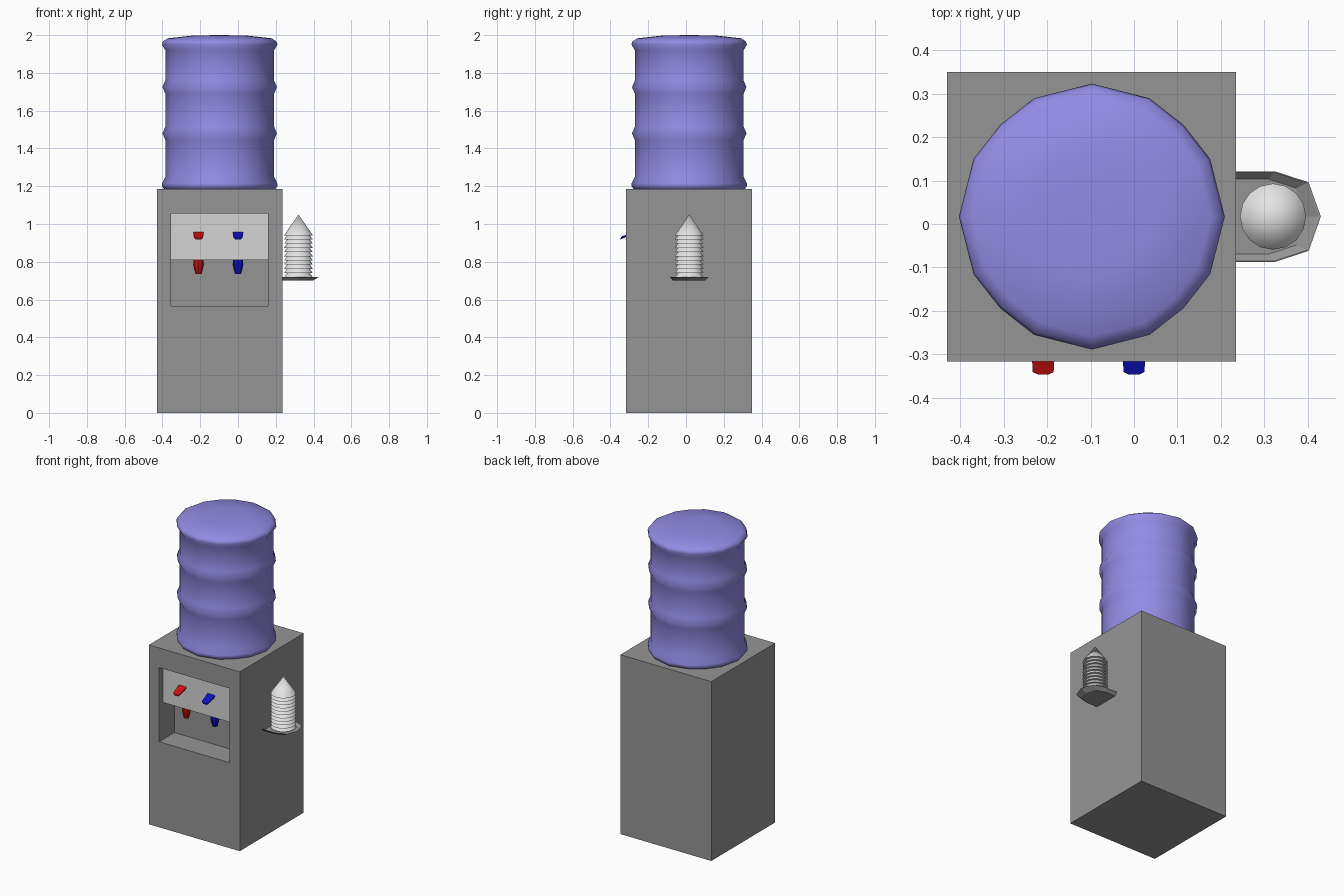
import bpy, bmesh
from math import radians, sin, cos

old = bpy.data.objects.get("Cube")
if old:
    bpy.data.objects.remove(old, do_unlink=True)


def material(name, r, g, b):
    m = bpy.data.materials.new(name)
    m.use_nodes = True
    m.diffuse_color = (r, g, b, 1)
    m.node_tree.nodes["Principled BSDF"].inputs["Base Color"].default_value = (r, g, b, 1)
    return m


GREY = material("cabinet grey", 0.30, 0.30, 0.30)
PALE = material("panel pale grey", 0.66, 0.66, 0.66)
WHITE = material("cup white", 0.78, 0.78, 0.78)
VIOLET = material("bottle violet", 0.29, 0.26, 0.78)
RED = material("hot red", 0.62, 0.005, 0.005)
BLUE = material("cold blue", 0.005, 0.005, 0.55)


def finish(name, bm, mat, smooth=None):
    """Turn a bmesh into a named object, optionally smooth below an angle."""
    bmesh.ops.remove_doubles(bm, verts=bm.verts, dist=0.0005)
    bmesh.ops.recalc_face_normals(bm, faces=bm.faces)
    mesh = bpy.data.meshes.new(name)
    bm.to_mesh(mesh)
    bm.free()
    mesh.materials.append(mat)
    obj = bpy.data.objects.new(name, mesh)
    bpy.context.collection.objects.link(obj)
    if smooth:
        bpy.ops.object.select_all(action='DESELECT')
        obj.select_set(True)
        bpy.context.view_layer.objects.active = obj
        bpy.ops.object.shade_smooth_by_angle(angle=radians(smooth))
    return obj


def box(bm, lo, hi):
    made = bmesh.ops.create_cube(bm, size=1)["verts"]
    for v in made:
        for i in range(3):
            v.co[i] = hi[i] if v.co[i] > 0 else lo[i]


def loft(bm, loops, cap_start=True, cap_end=True):
    """Skin a list of equal-length point loops."""
    rings = [[bm.verts.new(p) for p in loop] for loop in loops]
    n = len(rings[0])
    for a, b in zip(rings, rings[1:]):
        for i in range(n):
            j = (i + 1) % n
            bm.faces.new((a[i], a[j], b[j], b[i]))
    if cap_start:
        bm.faces.new(rings[0])
    if cap_end:
        bm.faces.new(rings[-1])


def lathe(bm, profile, cx, cy, spokes):
    """Revolve (radius, z) pairs; spokes are (angle, radius scale) pairs."""
    loft(bm, [[(cx + r * s * cos(radians(a)), cy + r * s * sin(radians(a)), z)
               for a, s in spokes] for r, z in profile],
         cap_end=profile[-1][0] > 0.001)


def even(n):
    return [(360 * i / n, 1) for i in range(n)]


# Cabinet with a recess pushed into its front
bm = bmesh.new()
box(bm, (-0.43, -0.317, 0), (0.235, 0.35, 1.185))
bm.normal_update()
front = min(bm.faces, key=lambda f: f.calc_center_median().y)
bmesh.ops.inset_individual(bm, faces=[front], thickness=0.05)
mid = front.calc_center_median()
for v in front.verts:
    v.co.x = 0.16 if v.co.x > mid.x else -0.355
    v.co.z = 1.055 if v.co.z > mid.z else 0.565
pushed = bmesh.ops.extrude_discrete_faces(bm, faces=[front])["faces"][0]
bmesh.ops.translate(bm, verts=pushed.verts, vec=(0, 0.16, 0))
finish("cabinet", bm, GREY)

# Pale control panel in the upper half of the recess
bm = bmesh.new()
box(bm, (-0.355, -0.277, 0.81), (0.16, -0.157, 1.055))
finish("control_panel", bm, PALE)

# Hot and cold levers and nozzles
for label, x, mat in (("hot", -0.209, RED), ("cold", 0.0, BLUE)):
    outline = [(-0.028, -0.27, 0.957), (-0.024, -0.341, 0.930), (-0.013, -0.346, 0.922)]
    outline += [(-px, y, z) for px, y, z in reversed(outline)]
    bm = bmesh.new()
    loft(bm, [[(x + px, y, z + dz) for px, y, z in outline] for dz in (-0.004, 0.004)])
    finish(label + "_lever", bm, mat)

    bm = bmesh.new()
    lathe(bm, [(0.026, 0.83), (0.028, 0.785), (0.024, 0.765), (0.016, 0.735)], x, -0.24, even(8))
    finish(label + "_nozzle", bm, mat, 40)

# Ribbed water bottle
profile = [(0.290, 1.18), (0.305, 1.2), (0.305, 1.215), (0.288, 1.25)]
for z in (1.48, 1.725):
    profile += [(0.288, z - 0.035), (0.303, z), (0.288, z + 0.035)]
profile += [(0.288, 1.92), (0.306, 1.95), (0.300, 1.967), (0.275, 1.983),
            (0.14, 1.998), (0, 2.0)]
spokes = [(q + a, s) for q in (0, 90, 180, 270)
          for a, s in ((0, 1), (26, 0.99), (45, 0.975), (64, 0.99))]
bm = bmesh.new()
lathe(bm, profile, -0.097, 0.017, spokes)
finish("water_bottle", bm, VIOLET, 80)

# Flared cup tray on the side
half = [(0.235, 0.104), (0.325, 0.104), (0.402, 0.079), (0.43, 0)]
rim = half + [(x, -y) for x, y in reversed(half[:-1])]


def tray_loop(scale, z):
    return [(0.235 + (x - 0.235) * scale, 0.017 + y * scale, z) for x, y in rim]


bm = bmesh.new()
loft(bm, [tray_loop(0.82, 0.70), tray_loop(1, 0.72),
          tray_loop(0.98, 0.72), tray_loop(0.83, 0.704)])
finish("cup_tray", bm, GREY)

# Stack of upturned paper cones
bm = bmesh.new()
for i in range(11):
    base = 0.94 - 0.0222 * i
    lathe(bm, [(0.076, base), (0, base + 0.11)], 0.32, 0.017, even(16))
finish("paper_cups", bm, WHITE, 40)
